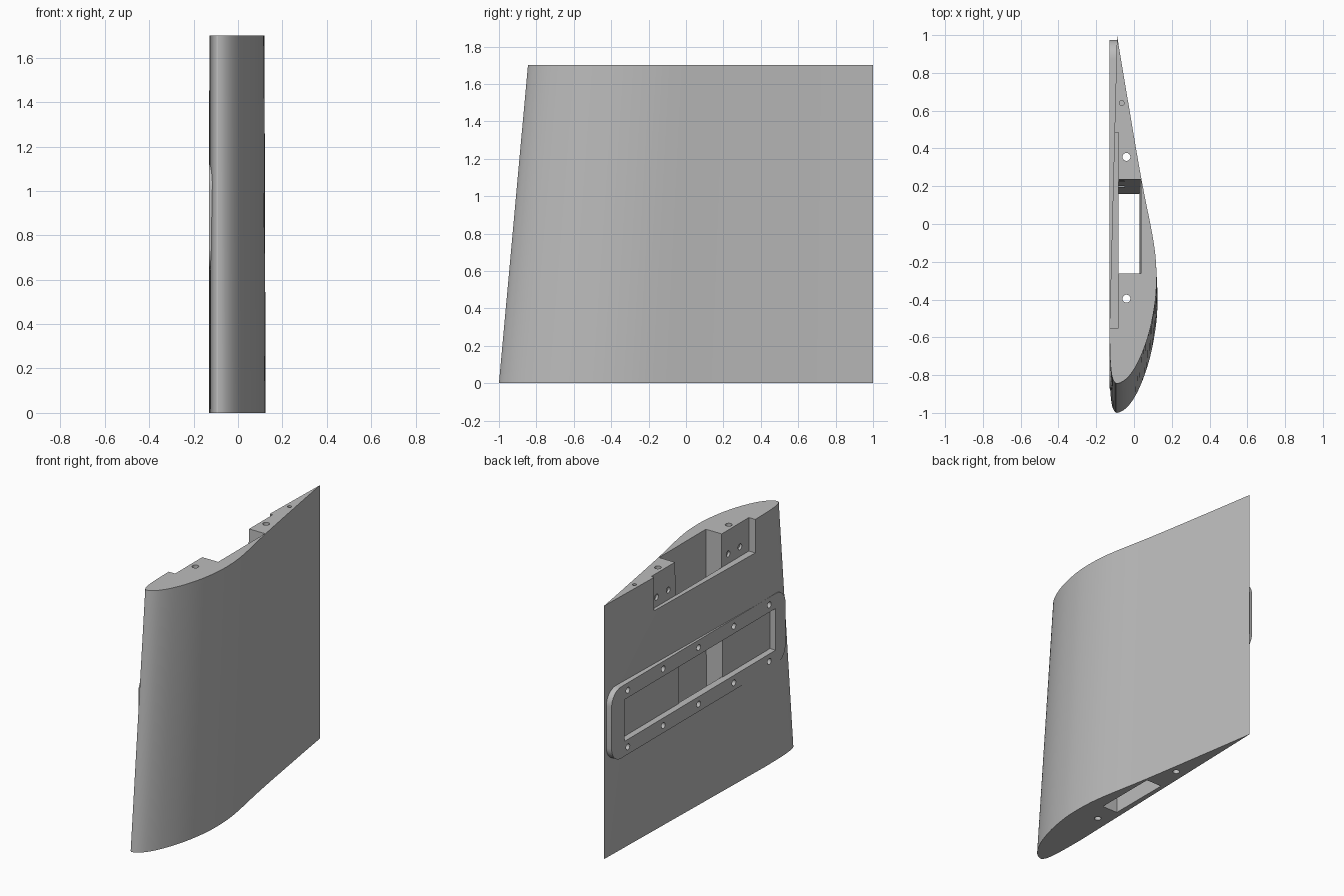
import bpy, bmesh, math
from mathutils import Vector, geometry

if "Cube" in bpy.data.objects:
    bpy.data.objects.remove(bpy.data.objects["Cube"])

grey = bpy.data.materials.new("light_grey")
grey.diffuse_color = (0.5, 0.5, 0.5, 1)
grey.use_nodes = True
grey.node_tree.nodes["Principled BSDF"].inputs["Base Color"].default_value = grey.diffuse_color


def mesh_object(name, bm):
    bmesh.ops.recalc_face_normals(bm, faces=bm.faces)
    me = bpy.data.meshes.new(name)
    bm.to_mesh(me)
    bm.free()
    me.materials.append(grey)
    ob = bpy.data.objects.new(name, me)
    bpy.context.collection.objects.link(ob)
    return ob


def loft(name, lower, upper):
    """Solid between two matching closed outlines."""
    bm = bmesh.new()
    a = [bm.verts.new(p) for p in lower]
    b = [bm.verts.new(p) for p in upper]
    n = len(a)
    bm.faces.new(a)
    bm.faces.new(b)
    for i in range(n):
        j = (i + 1) % n
        bm.faces.new((a[i], a[j], b[j], b[i]))
    return mesh_object(name, bm)


def box(name, x, y, z):
    def ring(h):
        return [(x[0], y[0], h), (x[1], y[0], h), (x[1], y[1], h), (x[0], y[1], h)]
    return loft(name, ring(z[0]), ring(z[1]))


def drill(name, axis, c, r, lo, hi, n=24):
    """Cylinder along z (c = x, y) or along x (c = y, z)."""
    pts = [(c[0] + r * math.cos(2 * math.pi * i / n), c[1] + r * math.sin(2 * math.pi * i / n))
           for i in range(n)]
    put = (lambda p, h: (p[0], p[1], h)) if axis == "z" else (lambda p, h: (h, p[0], p[1]))
    return loft(name, [put(p, lo) for p in pts], [put(p, hi) for p in pts])


def boolean(target, tool, op="DIFFERENCE"):
    m = target.modifiers.new("cut", "BOOLEAN")
    m.operation, m.object, m.solver = op, tool, "EXACT"
    bpy.context.view_layer.objects.active = target
    bpy.ops.object.modifier_apply(modifier=m.name)
    bpy.data.objects.remove(tool)


# airfoil section: (chord fraction, offset) from trailing edge over the nose and back
upper = [(1, 0), (.9, .031), (.8, .063), (.7, .095), (.6, .128), (.52, .157), (.45, .184),
         (.38, .206), (.32, .214), (.26, .212), (.21, .200), (.16, .181), (.115, .156),
         (.07, .122), (.0375, .088), (.0125, .048)]
lower = [(0, 0), (.01, -.020), (.03, -.030), (.07, -.037), (.12, -.0395), (.18, -.040), (1, 0)]
pts = upper + lower
section = []
for i in range(len(pts) - 1):
    p0, p1, p2, p3 = (Vector(pts[min(max(k, 0), len(pts) - 1)]) for k in range(i - 1, i + 3))
    if i in (0, len(pts) - 2):          # straight runs into the trailing edge
        section.append(p1)
        continue
    t1, t2 = (p2 - p0) / 2, (p3 - p1) / 2
    d = (p2 - p1).length                # keep tangents in proportion to the span
    t1, t2 = t1.normalized() * d, t2.normalized() * d
    section += geometry.interpolate_bezier(p1, p1 + t1 / 3, p2 - t2 / 3, p2, 4)[:-1]


def station(chord, scale, z):
    return [(-.09 + p[1] * scale, 1 - chord + p[0] * chord, z) for p in section]


H = 1.7
wing = loft("wing_section", station(2, 1, 0), station(1.845, .975, H))

# raised rounded flange on the flat side
Y0, Y1, Z0, Z1, R = -.87, .975, .64, 1.12, .1
outline = []
for cy, cz, a0 in ((Y1 - R, Z1 - R, 0), (Y0 + R, Z1 - R, 90), (Y0 + R, Z0 + R, 180), (Y1 - R, Z0 + R, 270)):
    for k in range(9):
        a = math.radians(a0 + k * 90 / 8)
        outline.append((cy + R * math.cos(a), cz + R * math.sin(a)))
flange = loft("flange", [(-.13, *p) for p in outline], [(-.0895, *p) for p in outline])
boolean(wing, flange, "UNION")

# shallow cover pocket inside the flange
boolean(wing, box("pocket", (-.2, -.088), (-.765, .84), (.74, 1.02)))

# open recess at the upper end
IN = -.082
boolean(wing, box("end_recess", (-.2, IN), (-.55, .485), (1.475, H + .1)))

# full-length duct with one sloping wall
def duct_ring(z):
    f = z / H
    x1, y1 = .03 + .006 * f, .16 + .075 * f
    return [(IN, -.262, z), (x1, -.262, z), (x1, y1, z), (IN, y1, z)]
boolean(wing, loft("duct", duct_ring(-.1), duct_ring(H + .1)))

# windows joining the duct to the pocket and the recess
boolean(wing, box("pocket_window", (-.1, -.05), (-.262, .2), (.74, 1.02)))
boolean(wing, box("recess_window", (-.1, -.05), (-.262, .228), (1.475, H + .1)))

# spanwise rod holes and a blind pin hole
for y in (.355, -.395):
    boolean(wing, drill("rod_hole", "z", (-.04, y), .021, -.1, H + .1))
boolean(wing, drill("pin_hole", "z", (-.065, .64), .013, H - .15, H + .1))

# screw holes in the flange
for k in range(-2, 3):
    for s in (-1, 1):
        boolean(wing, drill("flange_screw_hole", "x", (.052 + .375 * k, .88 + .19 * s), .02, -.2, -.08))

# screw holes in the recess
for y in (.43, .305, -.33, -.455):
    boolean(wing, drill("recess_screw_hole", "x", (y, 1.54), .02, -.15, -.066))

bpy.ops.object.select_all(action="DESELECT")
wing.select_set(True)
bpy.context.view_layer.objects.active = wing
bpy.ops.object.shade_smooth_by_angle(angle=math.radians(25))
